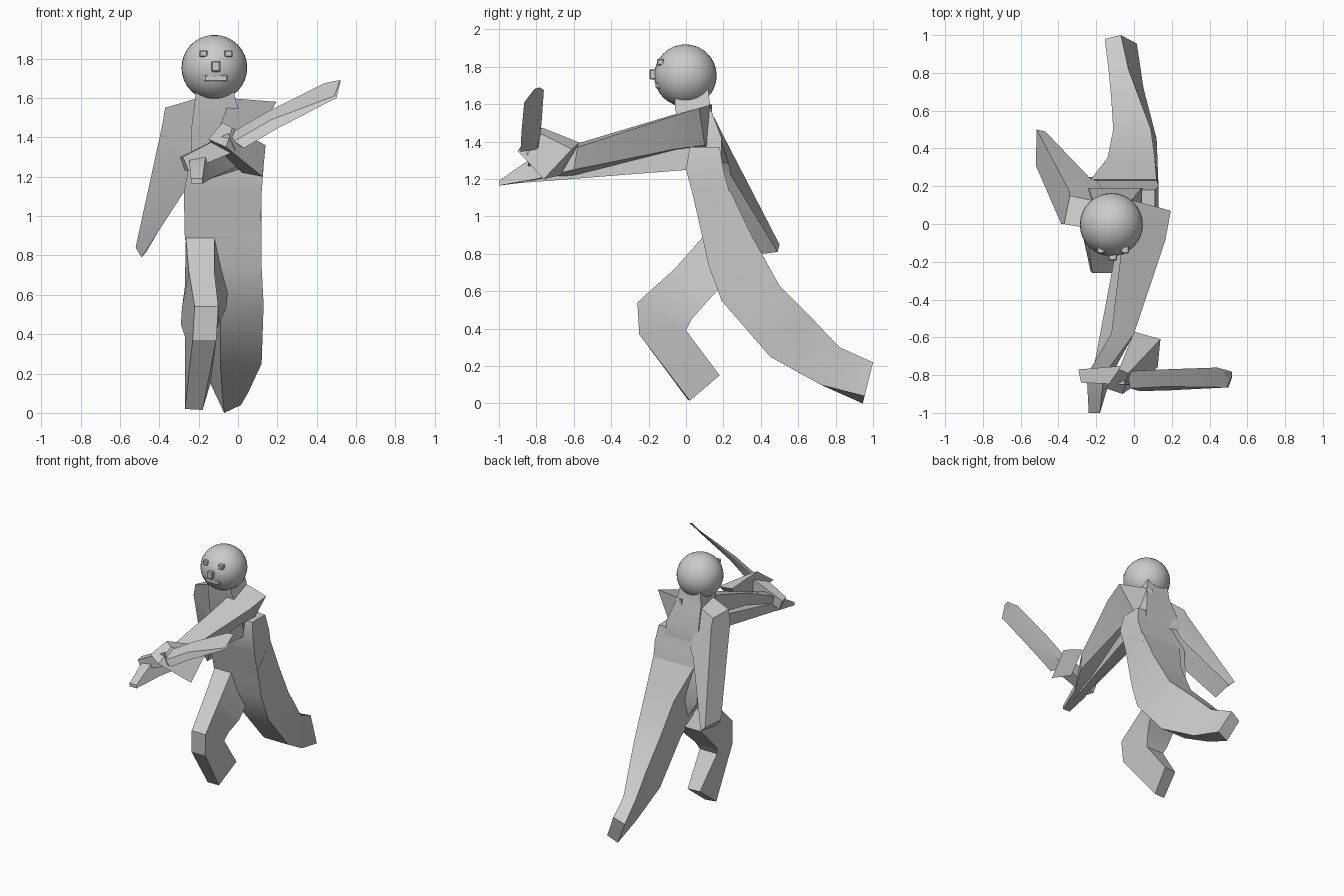
import bpy, bmesh


def finish(name, bm, angle=0.5):
    bmesh.ops.recalc_face_normals(bm, faces=bm.faces)
    me = bpy.data.meshes.new(name)
    bm.to_mesh(me)
    bm.free()
    ob = bpy.data.objects.new(name, me)
    bpy.context.collection.objects.link(ob)
    bpy.ops.object.select_all(action='DESELECT')
    ob.select_set(True)
    bpy.context.view_layer.objects.active = ob
    bpy.ops.object.shade_smooth_by_angle(angle=angle)
    return ob


def loft(name, rings):
    """Skin four-point rings into a closed solid."""
    bm = bmesh.new()
    vs = [[bm.verts.new(p) for p in r] for r in rings]
    for a, b in zip(vs, vs[1:]):
        for i in range(4):
            j = (i + 1) % 4
            bm.faces.new((a[i], a[j], b[j], b[i]))
    bm.faces.new(vs[0][::-1])
    bm.faces.new(vs[-1])
    return finish(name, bm)


def level(z, x0, x1, y0, y1):
    return [(x0, y0, z), (x1, y0, z), (x1, y1, z), (x0, y1, z)]


def side(x0, x1, a, b, u0=None, u1=None):
    """Ring from (y, z) point a, x0..x1 wide, to point b, u0..u1 wide."""
    u0 = x0 if u0 is None else u0
    u1 = x1 if u1 is None else u1
    return [(x0, *a), (x1, *a), (u1, *b), (u0, *b)]


def box(name, center, size, bevel=0.006):
    bm = bmesh.new()
    bmesh.ops.create_cube(bm, size=1)
    bmesh.ops.scale(bm, vec=size, verts=bm.verts)
    bmesh.ops.translate(bm, vec=center, verts=bm.verts)
    bmesh.ops.bevel(bm, geom=bm.edges[:], offset=bevel, segments=1, affect='EDGES')
    return finish(name, bm)


# Head and face
bm = bmesh.new()
bmesh.ops.create_uvsphere(bm, u_segments=32, v_segments=16, radius=0.167)
bmesh.ops.translate(bm, vec=(-0.12, -0.003, 1.753), verts=bm.verts)
finish("head", bm)
for s, n in ((-1, "right"), (1, "left")):
    box(n + "_eye", (-0.112 + s * 0.064, -0.136, 1.825), (0.042, 0.04, 0.035))
box("nose", (-0.112, -0.172, 1.76), (0.045, 0.045, 0.055))
box("mouth", (-0.112, -0.142, 1.70), (0.12, 0.04, 0.035))

# Neck and upper chest
loft("neck", [level(1.25, -0.24, 0.05, 0.01, 0.19), level(1.42, -0.24, 0.04, -0.01, 0.19),
              level(1.58, -0.22, -0.01, -0.06, 0.13), level(1.68, -0.21, -0.03, -0.06, 0.12)])

# Torso
loft("torso", [level(0.68, -0.12, 0.0, 0.15, 0.19), level(0.88, -0.27, 0.115, 0.09, 0.25),
               level(1.12, -0.275, 0.12, 0.035, 0.235), level(1.25, -0.25, 0.13, 0.0, 0.2),
               level(1.37, -0.22, 0.11, 0.02, 0.18)])

# Trailing left leg, its outer side sloping
loft("back_leg", [
    side(-0.23, 0.12, (0.235, 1.14), (0.07, 0.97)),
    side(-0.14, 0.11, (0.35, 0.90), (0.12, 0.74), -0.18, 0.12),
    side(-0.11, 0.09, (0.5, 0.63), (0.19, 0.55), -0.09, 0.13),
    side(-0.12, 0.03, (0.66, 0.47), (0.45, 0.25), -0.09, 0.12),
    side(-0.135, -0.03, (0.82, 0.30), (0.72, 0.10), -0.08, 0.05),
    [(-0.155, 0.98, 0.18), (-0.07, 1.0, 0.22), (0.015, 0.955, 0.04), (-0.07, 0.945, 0.0)]])

# Bent right leg
loft("front_leg", [
    side(-0.265, -0.12, (0.09, 0.89), (0.2, 0.64), -0.27, -0.05),
    side(-0.25, -0.12, (-0.06, 0.72), (0.1, 0.53), -0.285, -0.06),
    side(-0.22, -0.1, (-0.26, 0.54), (0.03, 0.45), -0.29, -0.1),
    side(-0.23, -0.11, (-0.25, 0.37), (0.0, 0.39), -0.27, -0.12),
    [(-0.27, 0.01, 0.02), (-0.18, 0.02, 0.015), (-0.14, 0.18, 0.15), (-0.24, 0.17, 0.15)]])

# Right arm swung behind
loft("right_arm", [
    [(-0.2, -0.03, 1.6), (-0.2, 0.12, 1.57), (-0.16, 0.18, 1.3), (-0.16, 0.03, 1.3)],
    [(-0.37, 0.0, 1.55), (-0.34, 0.15, 1.53), (-0.2, 0.23, 1.28), (-0.2, 0.05, 1.26)],
    [(-0.385, 0.0, 1.46), (-0.345, 0.18, 1.47), (-0.23, 0.24, 1.22), (-0.25, 0.08, 1.16)],
    [(-0.52, 0.31, 0.84), (-0.515, 0.5, 0.85), (-0.47, 0.49, 0.81), (-0.49, 0.32, 0.79)]])

# Left arm reaching forward, with pointed shoulder
loft("left_arm", [
    [(-0.06, 0.14, 1.6), (0.195, 0.07, 1.58), (0.08, 0.1, 1.38), (-0.06, 0.14, 1.36)],
    [(-0.06, -0.08, 1.54), (0.165, -0.09, 1.53), (0.05, -0.06, 1.36), (-0.05, -0.04, 1.35)],
    [(-0.12, -0.58, 1.39), (0.0, -0.58, 1.37), (-0.01, -0.6, 1.25), (-0.1, -0.6, 1.22)],
    [(-0.25, -0.8, 1.31), (-0.16, -0.8, 1.33), (-0.12, -0.8, 1.2), (-0.22, -0.8, 1.19)],
    [(-0.24, -1.0, 1.19), (-0.18, -1.0, 1.19), (-0.18, -1.0, 1.165), (-0.24, -1.0, 1.165)]])
loft("underarm", [
    [(-0.06, 0.05, 1.38), (0.05, 0.05, 1.38), (0.05, 0.02, 1.25), (-0.06, 0.02, 1.25)],
    [(-0.23, -0.85, 1.25), (-0.16, -0.85, 1.25), (-0.17, -0.87, 1.18), (-0.22, -0.87, 1.18)]])

# Sword
loft("sword_guard", [
    [(-0.15, -0.87, 1.39), (-0.06, -0.9, 1.35), (-0.03, -0.79, 1.45), (-0.08, -0.77, 1.475)],
    [(0.02, -0.67, 1.22), (0.125, -0.76, 1.2), (0.14, -0.61, 1.36), (0.0, -0.57, 1.395)]])
loft("sword_handle", [
    [(-0.295, -0.77, 1.3), (-0.28, -0.84, 1.3), (-0.25, -0.84, 1.23), (-0.27, -0.77, 1.23)],
    [(-0.05, -0.75, 1.42), (-0.05, -0.85, 1.42), (-0.01, -0.85, 1.33), (-0.02, -0.75, 1.33)]])
loft("sword_blade", [
    [(-0.04, -0.78, 1.42), (0.0, -0.79, 1.36), (0.03, -0.885, 1.345), (-0.02, -0.87, 1.38)],
    [(0.15, -0.77, 1.53), (0.17, -0.79, 1.49), (0.2, -0.88, 1.445), (0.17, -0.86, 1.49)],
    [(0.44, -0.76, 1.675), (0.45, -0.77, 1.665), (0.5, -0.865, 1.6), (0.49, -0.865, 1.61)],
    [(0.515, -0.78, 1.69), (0.52, -0.785, 1.688), (0.52, -0.81, 1.68), (0.515, -0.81, 1.682)]])
